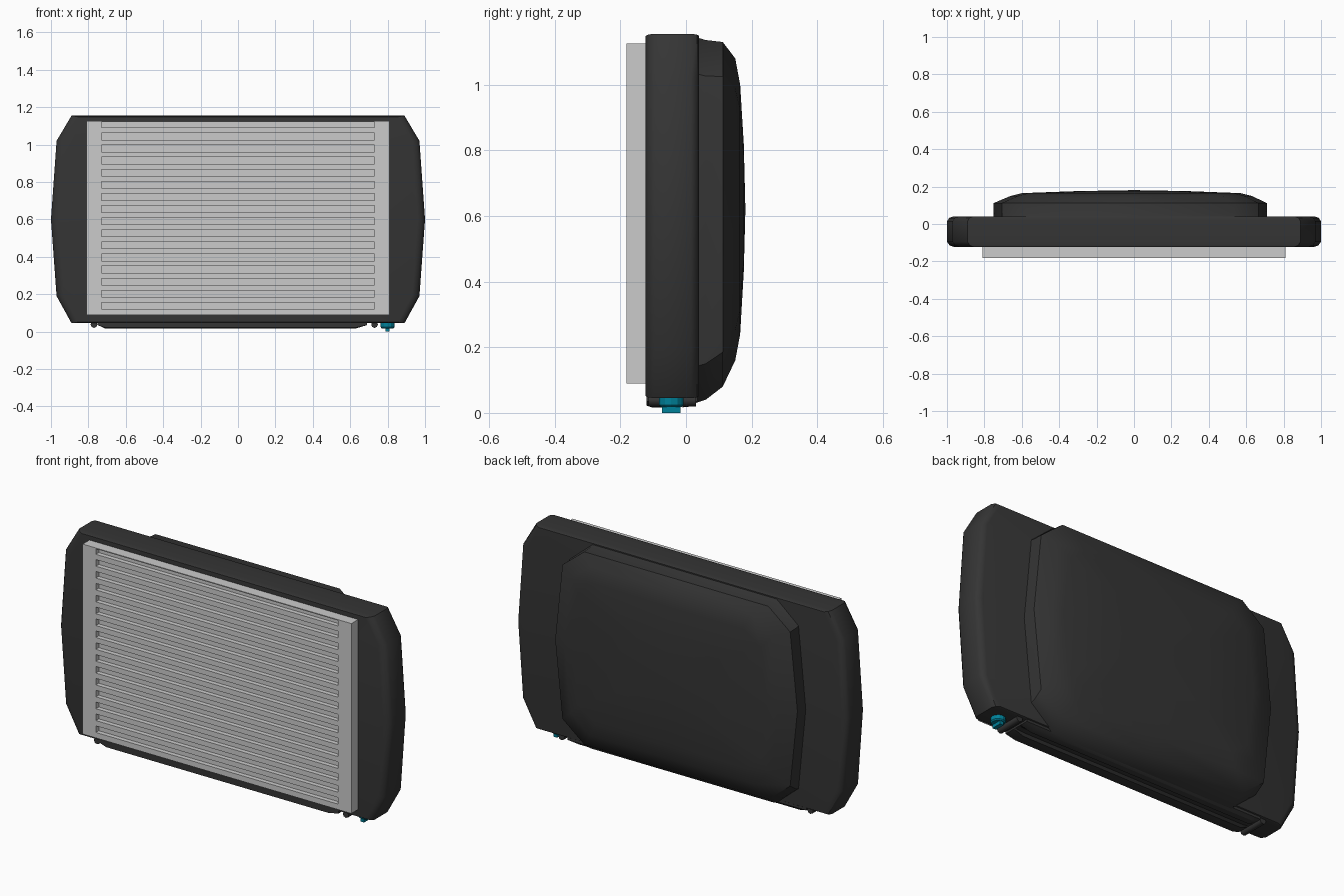
import bpy, bmesh, math

if "Cube" in bpy.data.objects:
    bpy.data.objects.remove(bpy.data.objects["Cube"])


def material(name, rgb):
    m = bpy.data.materials.new(name)
    m.diffuse_color = (*rgb, 1)
    m.use_nodes = True
    m.node_tree.nodes["Principled BSDF"].inputs["Base Color"].default_value = m.diffuse_color
    return m


DARK = material("dark_plastic", (0.035, 0.035, 0.035))
TEAL = material("teal", (0.0, 0.22, 0.32))


def finish(name, bm, mat=None, angle=None):
    bmesh.ops.recalc_face_normals(bm, faces=bm.faces)
    me = bpy.data.meshes.new(name)
    bm.to_mesh(me)
    bm.free()
    ob = bpy.data.objects.new(name, me)
    bpy.context.collection.objects.link(ob)
    if mat:
        me.materials.append(mat)
    if angle:
        bpy.ops.object.select_all(action='DESELECT')
        ob.select_set(True)
        bpy.context.view_layer.objects.active = ob
        bpy.ops.object.shade_smooth_by_angle(angle=math.radians(angle))
    return ob


def add_box(bm, x0, x1, y0, y1, z0, z1):
    vs = bmesh.ops.create_cube(bm, size=1)["verts"]
    for v in vs:
        v.co = ((x0 + x1) / 2 + v.co.x * (x1 - x0),
                (y0 + y1) / 2 + v.co.y * (y1 - y0),
                (z0 + z1) / 2 + v.co.z * (z1 - z0))


def loft(bm, rings, back_tip=None):
    loops = [[bm.verts.new(p) for p in r] for r in rings]
    n = len(loops[0])
    for a, b in zip(loops, loops[1:]):
        for i in range(n):
            bm.faces.new((a[i], a[(i + 1) % n], b[(i + 1) % n], b[i]))
    bm.faces.new(loops[0])
    if back_tip:
        tip = bm.verts.new(back_tip)
        for i in range(n):
            bm.faces.new((loops[-1][i], loops[-1][(i + 1) % n], tip))
    else:
        bm.faces.new(loops[-1])


# Casing: bowed ten-sided outline with rounded front and back rims
half = [(0.89, 0.045), (0.97, 0.19), (1.0, 0.60), (0.97, 1.02), (0.89, 1.155)]
outline = half + [(-x, z) for x, z in reversed(half)]


def casing_ring(y, dx, dz):
    return [(x * (1 - dx), y, 0.6 + (z - 0.6) * (1 - dz)) for x, z in outline]


bm = bmesh.new()
loft(bm, [casing_ring(*r) for r in (
    (-0.123, 0.04, 0.012), (-0.115, 0.015, 0.004), (-0.095, 0, 0),
    (0.015, 0, 0), (0.033, 0.012, 0.004), (0.04, 0.035, 0.012))])
finish("casing", bm, DARK, 40)

# Back bulge: chamfered rings shrinking to a shallow dome
unit = [(0.88, 0), (0.97, 0.1), (1, 0.5), (0.97, 0.9), (0.88, 1),
        (0.5, 1), (0.12, 1), (0.03, 0.9), (0, 0.5), (0.03, 0.1),
        (0.12, 0), (0.5, 0)]
bulge = [(0.03, -0.75, 0.71, 0.03, 1.145), (0.06, -0.75, 0.71, 0.04, 1.136),
         (0.112, -0.75, 0.71, 0.08, 1.13), (0.15, -0.66, 0.63, 0.16, 1.08),
         (0.165, -0.60, 0.57, 0.24, 1.0), (0.176, -0.30, 0.28, 0.43, 0.82)]
bm = bmesh.new()
loft(bm, [[(x0 + u * (x1 - x0), y, z0 + w * (z1 - z0)) for u, w in unit]
          for y, x0, x1, z0, z1 in bulge], (0, 0.181, 0.62))
finish("back_bulge", bm, DARK, 40)

# Bottom rail with a groove along its length
profile = [(-0.12, 0.06), (-0.12, 0.022), (-0.105, 0.017), (-0.06, 0.017),
           (-0.05, 0.03), (-0.02, 0.03), (-0.01, 0.017), (0.02, 0.02),
           (0.035, 0.035), (0.035, 0.06)]
bm = bmesh.new()
loft(bm, [[(x, y, max(z, lift)) for y, z in profile]
          for x, lift in ((-0.75, 0.035), (-0.71, 0.017),
                          (0.63, 0.017), (0.69, 0.035))])
finish("bottom_rail", bm, DARK, 25)

# Small rounded ribs at both ends of the rail
for side, x in (("left", -0.77), ("right", 0.73)):
    bm = bmesh.new()
    loft(bm, [[(x + 0.018 * math.cos(k * math.pi / 4), y,
                0.038 + 0.018 * math.sin(k * math.pi / 4)) for k in range(8)]
              for y in (-0.115, 0.03)])
    finish("rib_" + side, bm, DARK, 50)

# Front grille: slab with sixteen shallow slots
bm = bmesh.new()
add_box(bm, -0.81, 0.81, -0.181, -0.122, 0.09, 1.125)
grille = finish("front_grille", bm)
bm = bmesh.new()
for i in range(16):
    z = 0.138 + i * 0.0647
    add_box(bm, -0.73, 0.73, -0.3, -0.156, z - 0.018, min(z + 0.018, 1.12))
cutter = finish("slot_cutter", bm)
cutter.hide_render = True
mod = grille.modifiers.new("slots", 'BOOLEAN')
mod.object = cutter
mod.operation = 'DIFFERENCE'
mod.solver = 'EXACT'
bpy.context.view_layer.objects.active = grille
bpy.ops.object.modifier_apply(modifier=mod.name)
bpy.data.objects.remove(cutter)

# Drain plug: round head with a thin finger tab
bm = bmesh.new()
loft(bm, [[(0.80 + r * math.cos(k * math.pi / 6), -0.045 + r * math.sin(k * math.pi / 6), z)
           for k in range(12)]
          for r, z in ((0.032, 0.018), (0.037, 0.024), (0.037, 0.05))])
add_box(bm, 0.789, 0.811, -0.073, -0.017, 0.0, 0.03)
finish("drain_plug", bm, TEAL)
